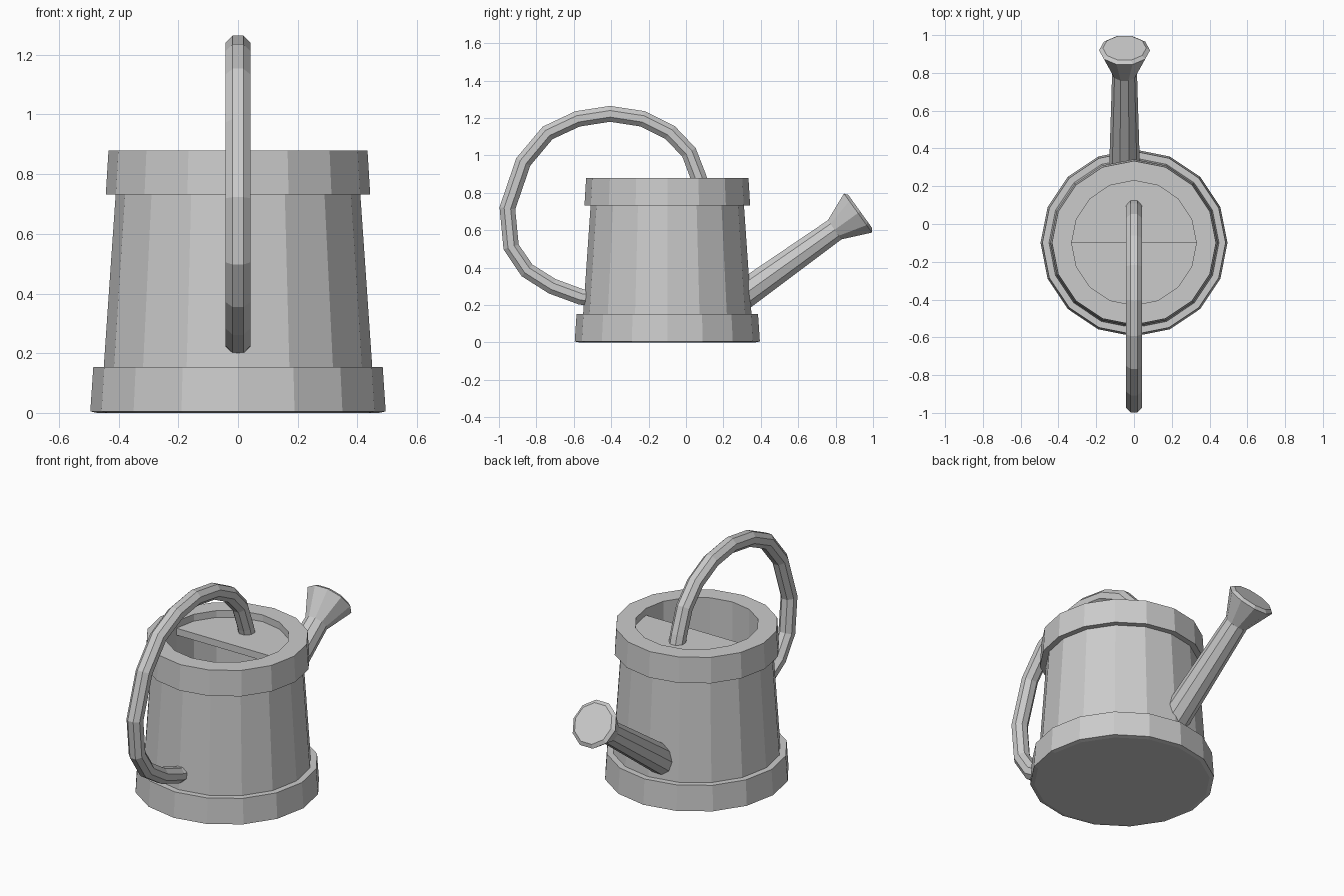
import bpy, bmesh
from math import cos, sin, pi
from mathutils import Vector

if "Cube" in bpy.data.objects:
    bpy.data.objects.remove(bpy.data.objects["Cube"])

CY = -0.1      # bucket axis
SIDES = 16


def finish(name, bm):
    bmesh.ops.recalc_face_normals(bm, faces=bm.faces[:])
    mesh = bpy.data.meshes.new(name)
    bm.to_mesh(mesh)
    bm.free()
    ob = bpy.data.objects.new(name, mesh)
    bpy.context.collection.objects.link(ob)
    return ob


def skin(name, rings):
    """Join equal rings of points with quads and cap both ends."""
    bm = bmesh.new()
    loops = [[bm.verts.new(p) for p in ring] for ring in rings]
    n = len(loops[0])
    for a, b in zip(loops, loops[1:]):
        for i in range(n):
            j = (i + 1) % n
            bm.faces.new((a[i], a[j], b[j], b[i]))
    bm.faces.new(loops[0])
    bm.faces.new(loops[-1])
    return finish(name, bm)


def lathe(name, profile):
    angles = [2 * pi * i / SIDES for i in range(SIDES)]
    return skin(name, [[(r * cos(a), CY + r * sin(a), z) for a in angles]
                       for r, z in profile])


def tube(name, path, radii, sides, x=0.0, phase=0.0):
    """Sweep a polygon along a (y, z) path lying in the plane of the given x."""
    pts = [Vector((x, y, z)) for y, z in path]
    side = Vector((1, 0, 0))
    rings = []
    for i, p in enumerate(pts):
        tangent = (pts[min(i + 1, len(pts) - 1)] - pts[max(i - 1, 0)]).normalized()
        up = tangent.cross(side)
        rings.append([p + radii[i] * (side * cos(a) + up * sin(a))
                      for a in (2 * pi * k / sides + phase for k in range(sides))])
    return skin(name, rings)


# Tapered bucket with bottom and top bands and a hollow inside
lathe("bucket", [(0.472, 0.0), (0.495, 0.005), (0.485, 0.153), (0.45, 0.153),
                 (0.41, 0.732), (0.443, 0.732), (0.434, 0.88), (0.33, 0.88),
                 (0.33, 0.1)])

# Half lid covering the spout side of the opening
half = [pi * i / (SIDES // 2) for i in range(SIDES // 2 + 1)]
skin("half_lid", [[(0.335 * cos(a), CY + 0.335 * sin(a), z) for a in half]
                  for z in (0.80, 0.84)])

# Looping handle from the lid round to the lower front
handle_path = [(0.085, 0.82), (0.068, 0.88), (0.016, 1.016), (-0.086, 1.123),
               (-0.23, 1.195), (-0.406, 1.222), (-0.58, 1.195), (-0.74, 1.12),
               (-0.87, 0.965), (-0.955, 0.717), (-0.935, 0.51), (-0.85, 0.385),
               (-0.715, 0.30), (-0.56, 0.243), (-0.48, 0.238)]
tube("handle", handle_path, [0.046] * len(handle_path), 8, phase=pi / 8)

# Spout and flared sprinkler head, slightly off centre
slope = Vector((0.812, 0.584))
neck = Vector((0.795, 0.602))
SPOUT_X = -0.05
tube("spout", [(0.28, 0.235), neck], [0.082, 0.066], 10, SPOUT_X)
tube("sprinkler_head",
     [neck, neck + slope * 0.153, neck + slope * 0.168],
     [0.066, 0.135, 0.115], 10, SPOUT_X)
